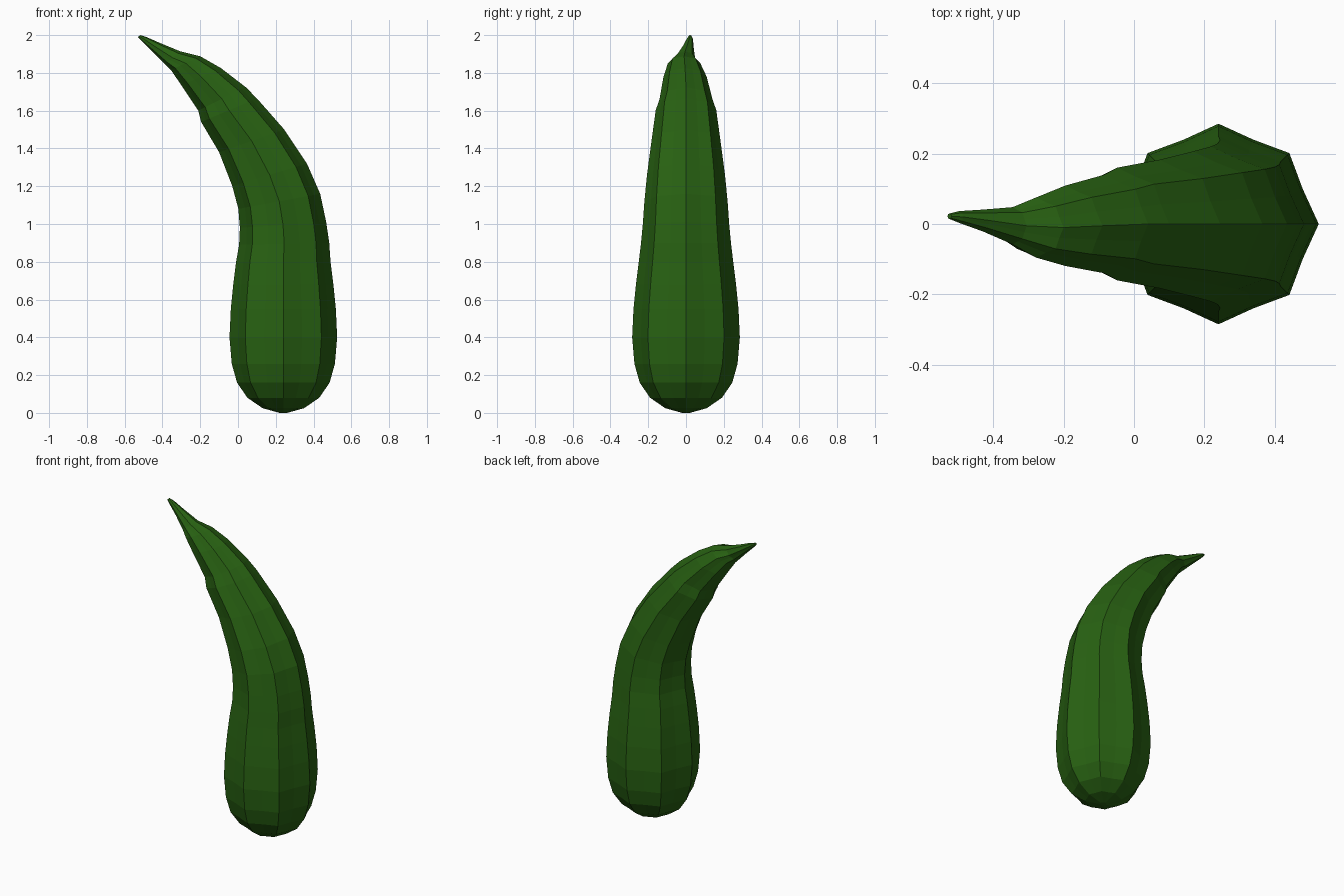
import bpy, bmesh, math
from mathutils import Vector

if "Cube" in bpy.data.objects:
    bpy.data.objects.remove(bpy.data.objects["Cube"])

green = bpy.data.materials.new("gourd green")
green.diffuse_color = (0.021, 0.12, 0.006, 1)
green.use_nodes = True
green.node_tree.nodes["Principled BSDF"].inputs["Base Color"].default_value = green.diffuse_color

SIDES = 16  # eight ridges with a point in the middle of each flat panel


def ring(inner, outer, y=0.0):
    """Ribbed cross-section spanning two points of the front silhouette."""
    a, b = Vector((inner[0], y, inner[1])), Vector((outer[0], y, outer[1]))
    mid, half = (a + b) / 2, (b - a) / 2
    side = Vector((0, half.length, 0))
    pts = []
    for i in range(SIDES):
        t = 2 * math.pi * i / SIDES
        f = 1.0 if i % 2 == 0 else 0.91
        pts.append(mid + (half * math.cos(t) + side * math.sin(t)) * f)
    return pts


def loft(name, rings, cap_start, cap_end):
    bm = bmesh.new()
    loops = [[bm.verts.new(p) for p in r] for r in rings]
    for lo, hi in zip(loops, loops[1:]):
        for i in range(SIDES):
            j = (i + 1) % SIDES
            bm.faces.new((lo[i], lo[j], hi[j], hi[i]))
    if cap_start:
        bm.faces.new(loops[0][::-1])
    if cap_end:
        bm.faces.new(loops[-1])
    me = bpy.data.meshes.new(name)
    bm.to_mesh(me)
    bm.free()
    me.materials.append(green)
    ob = bpy.data.objects.new(name, me)
    bpy.context.collection.objects.link(ob)
    return ob


# upright bulb: radius and height around x = 0.24
CX = 0.24
bulb = [(0.02, 0.0), (0.11, 0.025), (0.19, 0.08), (0.245, 0.16), (0.273, 0.26),
        (0.285, 0.4), (0.278, 0.55), (0.265, 0.68), (0.25, 0.8)]
rings = [ring((CX - r, z), (CX + r, z)) for r, z in bulb]

# bending neck: inner and outer silhouette points
neck = [((0.006, 0.89), (0.483, 0.9)), ((0.01, 0.98), (0.467, 1.01)),
        ((0.002, 1.08), (0.435, 1.16)), ((-0.03, 1.2), (0.365, 1.32)),
        ((-0.1, 1.38), (0.245, 1.5)), ((-0.195, 1.54), (0.1, 1.665)),
        ((-0.21, 1.6), (0.04, 1.725)), ((-0.3, 1.735), (-0.09, 1.825)),
        ((-0.355, 1.815), (-0.2, 1.888)), ((-0.385, 1.845), (-0.305, 1.914))]
offsets = [0] * 7 + [-0.005, -0.01, -0.005]
rings += [ring(a, b, y) for (a, b), y in zip(neck, offsets)]
loft("gourd_body", rings, True, False)

# tapering stem
stem = [rings[-1], ring((-0.45, 1.91), (-0.41, 1.957), 0.01),
        ring((-0.51, 1.968), (-0.485, 1.99), 0.02),
        ring((-0.53, 1.99), (-0.518, 2.0), 0.022)]
loft("stem", stem, False, True)
